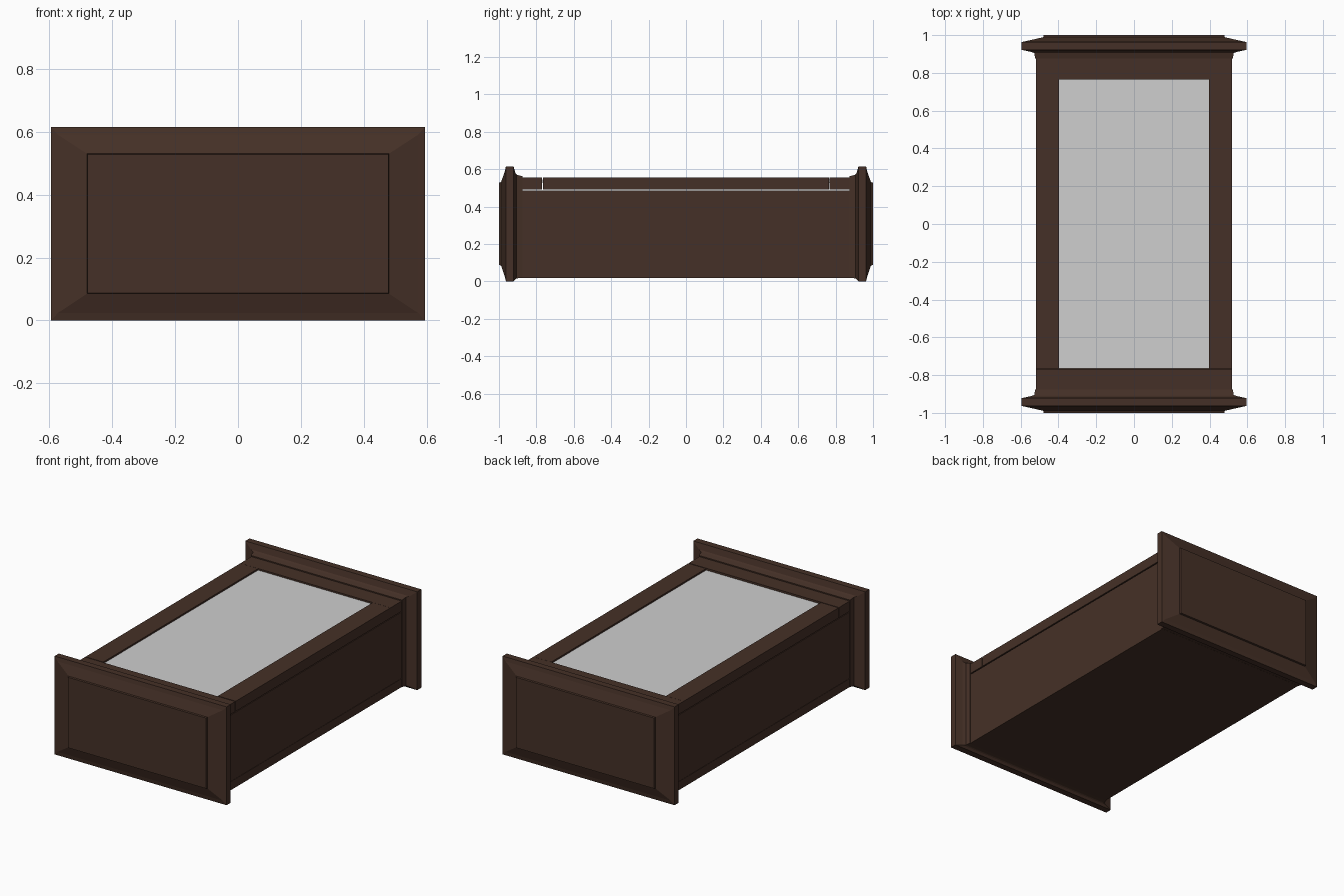
import bpy, bmesh

if "Cube" in bpy.data.objects:
    bpy.data.objects.remove(bpy.data.objects["Cube"])

def material(name, col):
    m = bpy.data.materials.new(name)
    m.diffuse_color = (*col, 1)
    m.use_nodes = True
    m.node_tree.nodes["Principled BSDF"].inputs["Base Color"].default_value = m.diffuse_color
    return m

wood = material("dark_brown_wood", (0.060, 0.030, 0.020))
pane = material("pale_grey_glass", (0.62, 0.62, 0.62))

def finish(name, bm, mat):
    bmesh.ops.recalc_face_normals(bm, faces=bm.faces)
    me = bpy.data.meshes.new(name)
    bm.to_mesh(me)
    bm.free()
    me.materials.append(mat)
    ob = bpy.data.objects.new(name, me)
    bpy.context.collection.objects.link(ob)
    return ob

def box(name, x0, x1, y0, y1, z0, z1, mat=wood):
    bm = bmesh.new()
    bmesh.ops.create_cube(bm, size=1)
    for v in bm.verts:
        v.co = (x1 if v.co.x > 0 else x0, y1 if v.co.y > 0 else y0,
                z1 if v.co.z > 0 else z0)
    return finish(name, bm, mat)

def loft(name, sections, sign):
    """Stack of rectangles along y: (y, half width, z low, z high)."""
    bm = bmesh.new()
    rings = [[bm.verts.new((x, sign * y, z)) for x, z in
              ((-w, a), (w, a), (w, b), (-w, b))] for y, w, a, b in sections]
    for r, s in zip(rings, rings[1:]):
        for i in range(4):
            j = (i + 1) % 4
            bm.faces.new((r[i], r[j], s[j], s[i]))
    bm.faces.new(rings[0])
    bm.faces.new(rings[-1])
    return finish(name, bm, wood)

# moulded end panels with raised centre field
CAP = [(0.875, 0.523, 0.018, 0.562), (0.905, 0.528, 0.016, 0.570),
       (0.912, 0.548, 0.012, 0.578), (0.922, 0.595, 0.0, 0.615),
       (0.963, 0.595, 0.0, 0.615), (0.968, 0.572, 0.024, 0.590),
       (0.989, 0.480, 0.085, 0.530), (1.0, 0.478, 0.087, 0.528)]
for side, s in (("front", -1), ("back", 1)):
    loft(side + "_end_panel", CAP, s)

# body and base rail
box("body", -0.518, 0.518, -0.88, 0.88, 0.07, 0.485)
box("base_rail", -0.52, 0.52, -0.88, 0.88, 0.017, 0.07)

# top frame, floating on a thin shadow gap
Z0, Z1 = 0.491, 0.555
box("front_top_rail", -0.52, 0.52, -0.88, -0.770, Z0, Z1)
box("back_top_rail", -0.52, 0.52, 0.766, 0.88, Z0, Z1)
for side, a, b in (("left", -0.52, -0.397), ("right", 0.397, 0.52)):
    box(side + "_top_rail", a, b, -0.765, 0.765, Z0, Z1)

# inset pane
box("top_pane", -0.397, 0.397, -0.766, 0.766, 0.525, 0.545, pane)
